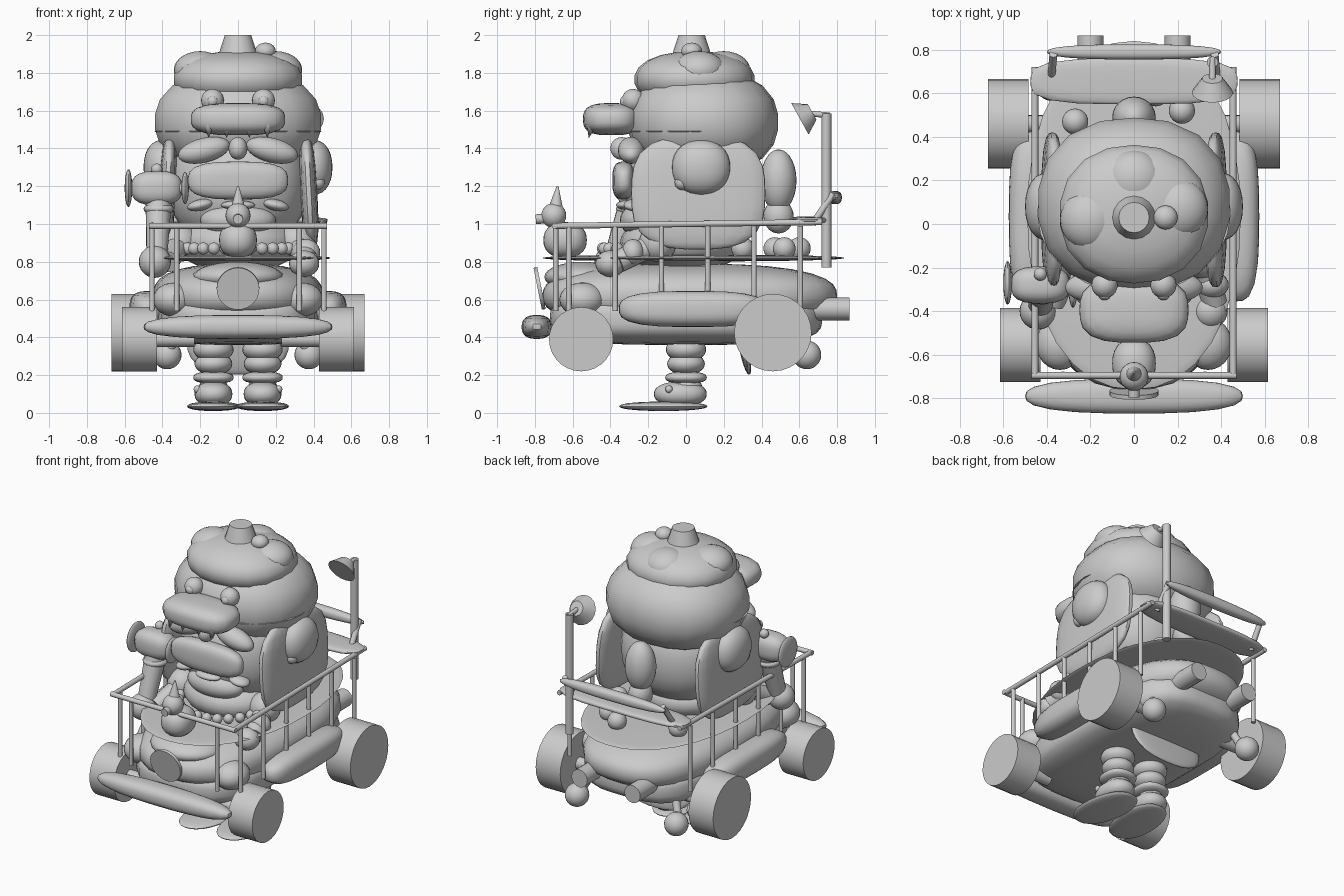
import bpy, bmesh
from math import radians, pi, cos, sin
from mathutils import Vector, Matrix, Euler

default_cube = bpy.data.objects.get("Cube")
if default_cube:
    bpy.data.objects.remove(default_cube)

colour = (.6, .6, .6, 1)
grey = bpy.data.materials.new("plain_grey")
grey.use_nodes = True
grey.diffuse_color = colour
grey.node_tree.nodes["Principled BSDF"].inputs["Base Color"].default_value = colour


def finish(name, bm):
    """Turn the bmesh into a grey, smooth-shaded object."""
    bmesh.ops.recalc_face_normals(bm, faces=bm.faces)
    mesh = bpy.data.meshes.new(name)
    bm.to_mesh(mesh)
    bm.free()
    mesh.materials.append(grey)
    part = bpy.data.objects.new(name, mesh)
    bpy.context.collection.objects.link(part)
    bpy.ops.object.select_all(action='DESELECT')
    part.select_set(True)
    bpy.context.view_layer.objects.active = part
    bpy.ops.object.shade_smooth_by_angle(angle=radians(40))


def blob(name, at, size, power=2, tilt=(0, 0, 0), segments=24):
    """Ellipsoid with the given half sizes; a higher power makes it boxier."""
    bm = bmesh.new()
    bmesh.ops.create_uvsphere(bm, u_segments=segments, v_segments=segments // 2 + 2, radius=1)
    turn = Euler([radians(angle) for angle in tilt]).to_matrix()
    for vert in bm.verts:
        norm = sum(abs(c) ** power for c in vert.co) ** (1 / power)
        scaled = Vector([c / norm * half for c, half in zip(vert.co, size)])
        vert.co = turn @ scaled + Vector(at)
    finish(name, bm)


def ball(name, at, radius):
    blob(name, at, size=(radius, radius, radius))


def rod(name, start, end, radius, tip=None, segments=16):
    """Cylinder between two points, or a cone when a tip radius is given."""
    start, end = Vector(start), Vector(end)
    axis = end - start
    turn = axis.to_track_quat('Z', 'Y').to_matrix().to_4x4()
    bm = bmesh.new()
    bmesh.ops.create_cone(bm, cap_ends=True, segments=segments, depth=axis.length,
                          radius1=radius, radius2=radius if tip is None else tip,
                          matrix=Matrix.Translation((start + end) / 2) @ turn)
    finish(name, bm)


def wheel(name, side, inner, y, radius):
    """Wheel resting beside the chassis, with its axle stub."""
    hub = Vector((side * inner, y, radius + .22))
    across = Vector((side, 0, 0))
    rod(name, start=hub, end=hub + across * .185, radius=radius, segments=28)
    rod(name + "_axle", start=hub - across * .2, end=hub, radius=.04)


# Chassis, body and deck
blob("lower_chassis", at=(0, 0, .5), size=(.43, .72, .14), power=3.5, segments=32)
blob("car_body", at=(0, .02, .62), size=(.45, .78, .17), power=2.6, segments=32)
blob("deck", at=(0, .04, .82), size=(.49, .8, .018), power=2.2, segments=32)
blob("front_bumper", at=(0, -.79, .455), size=(.5, .08, .063), power=2.6)
rod("front_lamp", start=(0, -.785, .657), end=(0, -.765, .661), radius=.113, segments=28)
blob("hood_dome", at=(0, -.55, .72), size=(.24, .2, .08))
blob("rear_flap", at=(0, .3, .37), size=(.27, .025, .17), power=2.4, tilt=(12, 0, 0))

for side_name, s in (("left", 1), ("right", -1)):
    def pair(part):
        return side_name + "_" + part

    # Wheels, exhausts and running gear
    wheel(pair("front_wheel"), side=s, inner=.43, y=-.555, radius=.17)
    wheel(pair("rear_wheel"), side=s, inner=.485, y=.46, radius=.205)
    blob(pair("running_board"), at=(s * .47, .035, .55), size=(.105, .39, .095), power=3)
    blob(pair("front_fender"), at=(s * .34, -.55, .6), size=(.11, .12, .09))
    ball(pair("rear_ball"), at=(s * .375, .64, .307), radius=.076)
    rod(pair("ball_link"), start=(s * .36, .6, .34), end=(s * .3, .55, .48), radius=.025)
    rod(pair("exhaust"), start=(s * .2, .6, .55), end=(s * .2, .865, .55), radius=.06)

    # Legs and boots
    x = s * .13
    blob(pair("sole"), at=(x, -.12, .035), size=(.137, .235, .025), power=2.2, tilt=(0, 0, s * 6))
    blob(pair("boot"), at=(x, -.03, .1), size=(.1, .14, .065), power=2.3)
    blob(pair("ankle"), at=(x, 0, .14), size=(.075, .085, .05))
    blob(pair("boot_cuff"), at=(x, 0, .187), size=(.107, .11, .032), power=2.5)
    blob(pair("shin"), at=(x, 0, .26), size=(.1, .1, .06))
    blob(pair("knee"), at=(x, 0, .335), size=(.107, .107, .065))
    ball(pair("boot_button"), at=(x + s * .085, -.09, .125), radius=.02)

    # Railing sides and posts
    rail_x = s * .455
    rod(pair("rail"), start=(rail_x, -.7, .99), end=(rail_x, .72, 1.01), radius=.016)
    posts = [(s * .325, -.69)] + [(rail_x, -.62 + .245 * step) for step in range(6)]
    for number, (px, py) in enumerate(posts):
        rod(pair(f"rail_post_{number}"), start=(px, py, .54), end=(px, py, .99), radius=.014)
    rod(pair("spoiler_arm"), start=(s * .38, .67, 1), end=(s * .37, .78, 1.16), radius=.018)

    # Sides of the head, brows and cheeks
    blob(pair("side_flap"), at=(s * .375, .065, 1.165), size=(.045, .355, .3), power=3,
         tilt=(0, s * -3, 0))
    blob(pair("ear"), at=(s * .4, .08, 1.3), size=(.1, .155, .145), power=2.2)
    ball(pair("ear_lobe"), at=(s * .42, -.02, 1.22), radius=.04)
    blob(pair("eyebrow"), at=(s * .18, -.29, 1.39), size=(.14, .07, .065), tilt=(0, s * 14, 0))
    blob(pair("cheek"), at=(s * .2, -.27, 1.1), size=(.07, .06, .03), tilt=(0, s * 12, 0))

    # Eyes and teeth of the cap
    ball(pair("cap_eye"), at=(s * .135, -.28, 1.655), radius=.06)
    ball(pair("cap_pupil"), at=(s * .135, -.32, 1.65), radius=.03)
    for tooth, tx in (("inner", s * .06), ("outer", s * .155)):
        rod(pair(tooth + "_tooth"), start=(tx, -.5, 1.52), end=(tx, -.515, 1.455),
            radius=.026, tip=0)

    # Shoulders and upper arms
    shoulder = Vector((s * .31, -.15, .9))
    ball(pair("shoulder"), at=shoulder, radius=.1)
    rod(pair("upper_arm"), start=shoulder, end=(s * .37, -.36, .8), radius=.06)

rod("front_rail", start=(-.47, -.695, .99), end=(.47, -.695, .99), radius=.016)

# Rear spoiler and lamp post
blob("spoiler_shelf", at=(0, .655, 1.02), size=(.475, .105, .02), power=3.5)
blob("spoiler_bar", at=(0, .79, 1.14), size=(.4, .035, .035), power=2.5)
lamp_x = .36
rod("lamp_post", start=(lamp_x, .743, .77), end=(lamp_x, .743, 1.585), radius=.026)
rod("lamp_arm", start=(lamp_x, .65, 1.585), end=(lamp_x, .76, 1.575), radius=.015)
rod("lamp_shade", start=(lamp_x, .603, 1.557), end=(lamp_x, .668, 1.593), radius=.095, tip=.047)

# Torso, arms and the held grip
blob("torso", at=(0, -.02, .9), size=(.33, .33, .16))
ball("right_elbow", at=(-.44, -.4, .8), radius=.085)
rod("right_forearm", start=(-.43, -.38, .82), end=(-.42, -.28, 1.13), radius=.055, tip=.07)
blob("right_cuff", at=(-.42, -.29, 1.08), size=(.08, .08, .035))
blob("right_hand", at=(-.43, -.28, 1.19), size=(.135, .085, .09), power=2.8)
ball("right_thumb", at=(-.43, -.23, 1.29), radius=.03)
outer_grip, inner_grip = (-.58, -.27, 1.19), (-.28, -.3, 1.19)
rod("grip_bar", start=outer_grip, end=inner_grip, radius=.035)
blob("outer_grip_disc", at=outer_grip, size=(.02, .1, .1))
blob("inner_grip_disc", at=inner_grip, size=(.02, .085, .085))
blob("left_hand", at=(.35, -.4, .79), size=(.08, .08, .07))
blob("left_cuff", at=(.36, -.28, .85), size=(.075, .06, .07))

# Balls on the deck and a string of beads
for name, x, y in (("right", -.27, .47), ("left", .22, .52), ("back", .1, .6), ("side", .3, .3)):
    ball("deck_ball_" + name, at=(x, y, .87), radius=.06)
for number in range(11):
    angle = pi * (1.15 + .07 * number)
    ball(f"bead_{number}", at=(.3 * cos(angle), -.08 + .36 * sin(angle), .87), radius=.032)

# Hood ornament
blob("ornament_body", at=(0, -.64, .915), size=(.1, .115, .095), power=2.3)
ball("ornament_head", at=(0, -.7, 1.045), radius=.066)
rod("ornament_snout", start=(0, -.74, 1.03), end=(0, -.795, 1.025), radius=.026)
rod("ornament_hat", start=(0, -.69, 1.08), end=(0, -.68, 1.2), radius=.04, tip=.005)

# Head and face
blob("head", at=(0, .04, 1.2), size=(.37, .36, .33), power=2.3)
blob("nose", at=(0, -.34, 1.4), size=(.05, .06, .06))
blob("mouth_band", at=(0, -.33, 1.23), size=(.265, .06, .1), power=3)
blob("chin", at=(0, -.24, 1.02), size=(.2, .11, .09))
blob("lip", at=(0, -.32, 1.1), size=(.09, .05, .025))
blob("hair_bun", at=(0, .49, 1.23), size=(.1, .095, .165))
blob("hair_tail", at=(0, .49, 1.04), size=(.075, .08, .09))

# Hat with its snout, lumps and stub
blob("hat_dome", at=(0, .09, 1.54), size=(.445, .4, .28), power=2.3, segments=18)
blob("hat_brim", at=(0, .05, 1.49), size=(.445, .37, .014))
blob("cap_snout", at=(0, -.395, 1.555), size=(.25, .15, .085), power=3)
blob("hat_crown", at=(0, .045, 1.765), size=(.345, .32, .15), power=2.2, segments=18)
for name, x, y in (("right", -.2, .02), ("left", .2, .07), ("back", 0, .2)):
    blob("crown_lump_" + name, at=(x, y, 1.815), size=(.14, .14, .1))
blob("crown_button", at=(.145, .03, 1.915), size=(.055, .055, .045))
rod("crown_stub", start=(0, .03, 1.86), end=(0, .03, 2), radius=.115, tip=.07)
